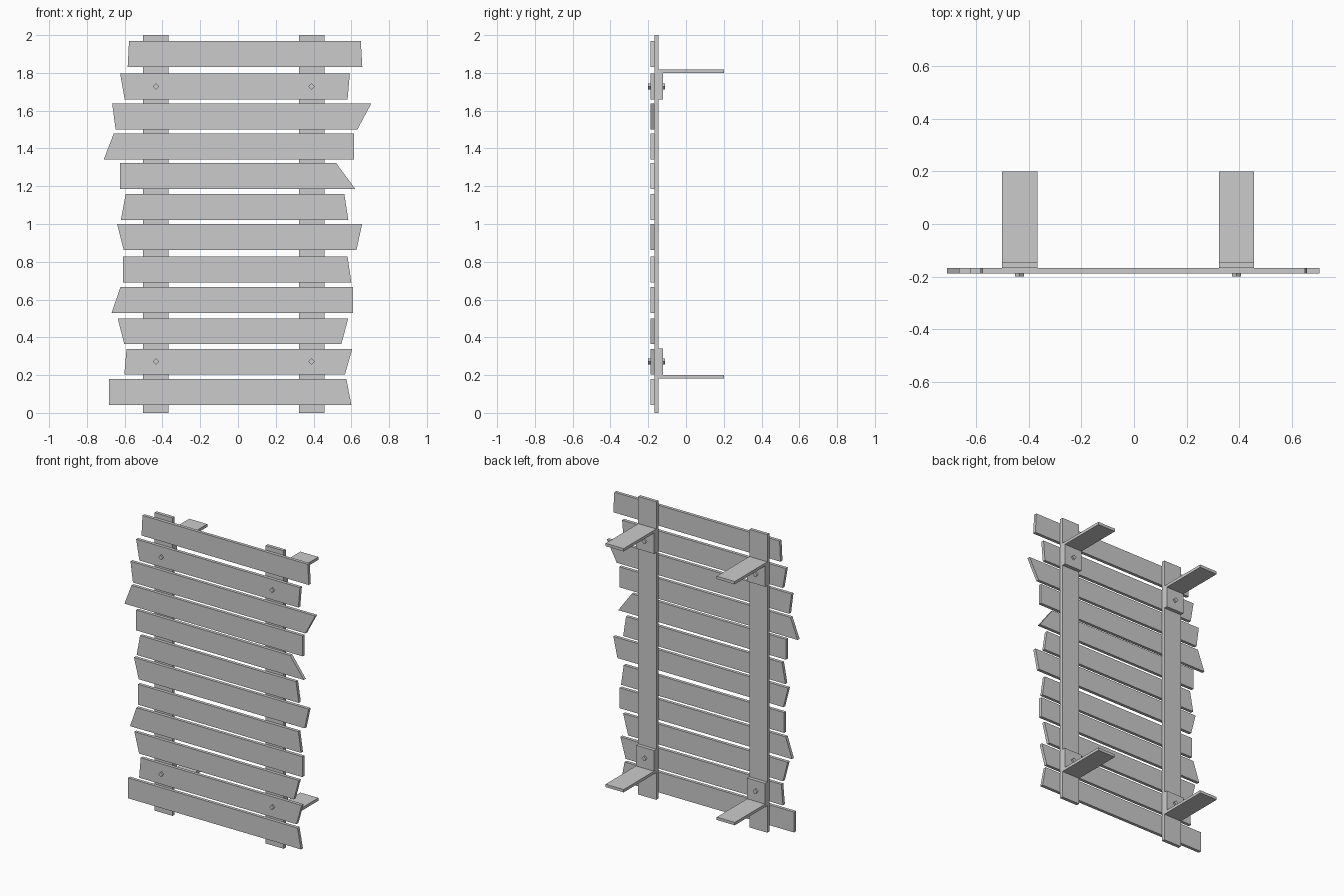
import bpy, bmesh
from math import cos, sin, tau
from mathutils import Vector

if "Cube" in bpy.data.objects:
    bpy.data.objects.remove(bpy.data.objects["Cube"])


def prism(name, points, offset):
    """Extrude a flat polygon along the offset vector."""
    bm = bmesh.new()
    face = bm.faces.new([bm.verts.new(p) for p in points])
    ext = bmesh.ops.extrude_face_region(bm, geom=[face])
    verts = [g for g in ext["geom"] if isinstance(g, bmesh.types.BMVert)]
    bmesh.ops.translate(bm, vec=Vector(offset), verts=verts)
    bmesh.ops.recalc_face_normals(bm, faces=bm.faces)
    mesh = bpy.data.meshes.new(name)
    bm.to_mesh(mesh)
    bm.free()
    obj = bpy.data.objects.new(name, mesh)
    bpy.context.collection.objects.link(obj)
    return obj


PLANK_Y, POST_Y, BACK_Y = -0.189, -0.168, -0.146
POST_W = 0.134

# Uneven planks: bottom z, then x of bottom left, top left, top right, bottom right
planks = [
    (0.042, -0.684, -0.684, 0.574, 0.600),
    (0.202, -0.602, -0.590, 0.605, 0.566),
    (0.364, -0.602, -0.637, 0.584, 0.547),
    (0.530, -0.669, -0.622, 0.610, 0.610),
    (0.690, -0.610, -0.610, 0.580, 0.600),
    (0.862, -0.605, -0.640, 0.657, 0.627),
    (1.021, -0.620, -0.595, 0.563, 0.584),
    (1.185, -0.624, -0.624, 0.520, 0.621),
    (1.341, -0.711, -0.658, 0.613, 0.613),
    (1.500, -0.648, -0.666, 0.705, 0.632),
    (1.660, -0.600, -0.624, 0.592, 0.580),
    (1.832, -0.584, -0.577, 0.650, 0.658),
]
for i, (z, bl, tl, tr, br) in enumerate(planks, 1):
    t = z + 0.137
    prism(f"plank_{i:02d}",
          [(bl, PLANK_Y, z), (tl, PLANK_Y, t), (tr, PLANK_Y, t), (br, PLANK_Y, z)],
          (0, POST_Y - PLANK_Y, 0))

# L-shaped bracket profile (y, z) of the lower brackets
bracket = [(BACK_Y, 0.182), (0.2, 0.182), (0.2, 0.201),
           (-0.122, 0.201), (-0.122, 0.34), (BACK_Y, 0.34)]

for side, x in (("left", -0.502), ("right", 0.323)):
    # Upright post behind the planks
    prism(f"{side}_post",
          [(x, POST_Y, 0), (x, POST_Y, 2), (x, BACK_Y, 2), (x, BACK_Y, 0)],
          (POST_W, 0, 0))
    for level, flip in (("lower", False), ("upper", True)):
        # Wall bracket, mirrored about mid height for the upper pair
        prism(f"{side}_{level}_bracket",
              [(x, y, 2 - z if flip else z) for y, z in bracket], (POST_W, 0, 0))
        # Four-sided bolt through plank, post and bracket
        cx, cz = x + POST_W / 2, 1.728 if flip else 0.272
        prism(f"{side}_{level}_bolt",
              [(cx + 0.017 * cos(k * tau / 4), -0.2, cz + 0.017 * sin(k * tau / 4))
               for k in range(4)], (0, 0.09, 0))
